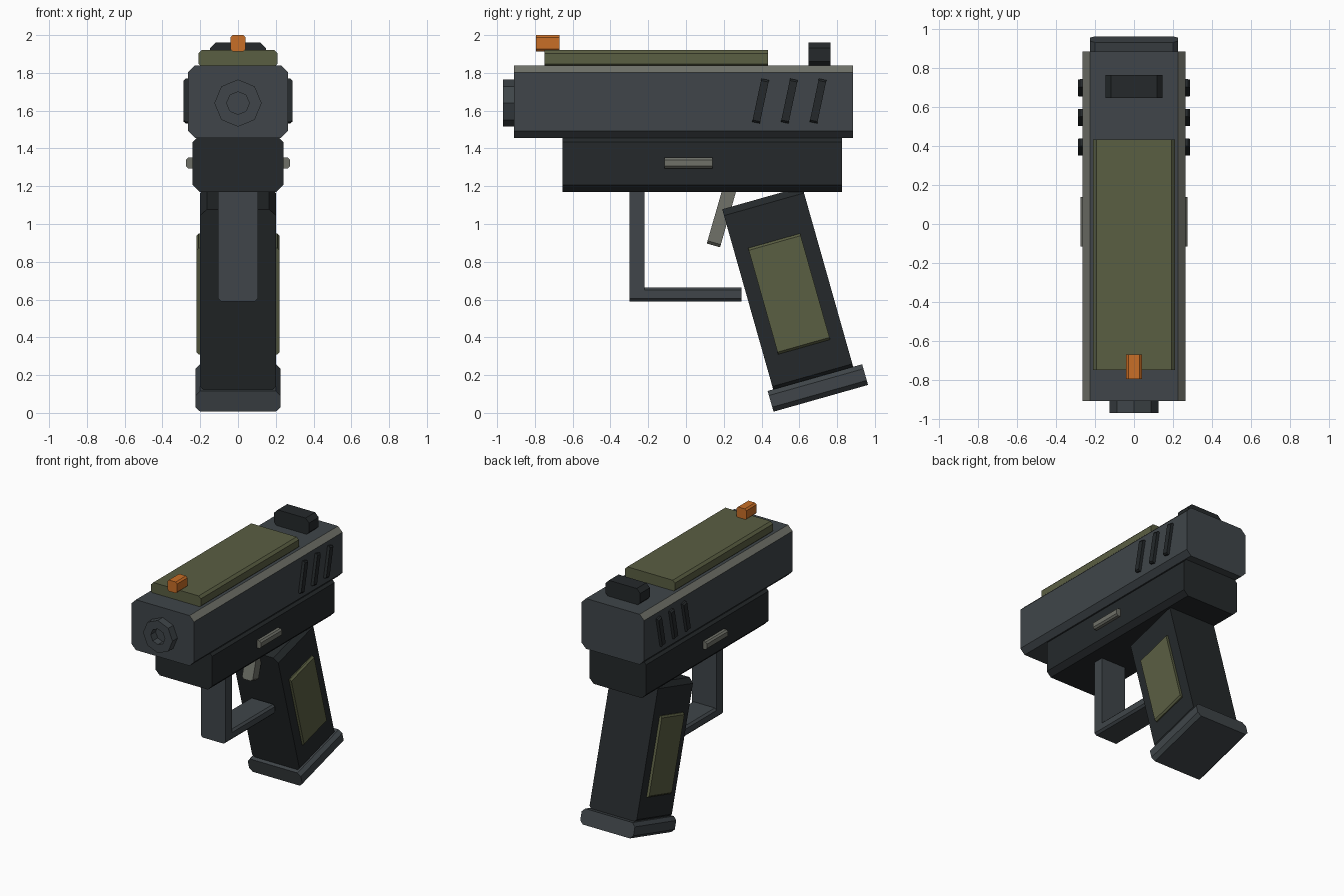
import bpy, bmesh
from math import radians, cos, sin, pi

if "Cube" in bpy.data.objects:
    bpy.data.objects.remove(bpy.data.objects["Cube"])


def material(name, rgb):
    m = bpy.data.materials.new(name)
    m.diffuse_color = (*rgb, 1)
    m.use_nodes = True
    m.node_tree.nodes["Principled BSDF"].inputs["Base Color"].default_value = m.diffuse_color
    return m


STEEL = material("steel", (0.050, 0.060, 0.067))
DARK = material("dark_polymer", (0.018, 0.022, 0.024))
OLIVE = material("olive", (0.102, 0.112, 0.055))
WORN = material("worn_edge", (0.160, 0.165, 0.140))
ORANGE = material("orange", (0.580, 0.156, 0.020))


def finish(name, bm, mat, loc, tilt=0):
    bmesh.ops.recalc_face_normals(bm, faces=bm.faces)
    me = bpy.data.meshes.new(name)
    bm.to_mesh(me)
    bm.free()
    me.materials.append(mat)
    ob = bpy.data.objects.new(name, me)
    ob.location = loc
    ob.rotation_euler.x = radians(tilt)
    bpy.context.collection.objects.link(ob)
    return ob


def bar(name, loc, size, chamfer, mat, tilt=0):
    """Box whose four lengthwise (y) edges are chamfered."""
    w, d, h = (s / 2 for s in size)
    c = chamfer
    profile = [(w, h - c), (w - c, h), (c - w, h), (-w, h - c),
               (-w, c - h), (c - w, -h), (w - c, -h), (w, c - h)]
    bm = bmesh.new()
    front = [bm.verts.new((x, -d, z)) for x, z in profile]
    back = [bm.verts.new((x, d, z)) for x, z in profile]
    bm.faces.new(front)
    bm.faces.new(back)
    for i in range(8):
        j = (i + 1) % 8
        bm.faces.new((front[i], front[j], back[j], back[i]))
    return finish(name, bm, mat, loc, tilt)


def span(name, w, y, z, chamfer, mat):
    """Centred upright bar given its y and z ranges."""
    return bar(name, (0, sum(y) / 2, sum(z) / 2),
               (w, y[1] - y[0], z[1] - z[0]), chamfer, mat)


# Upper body, with worn top chamfers
slide = span("slide", 0.53, (-0.91, 0.885), (1.455, 1.84), 0.038, STEEL)
slide.data.materials.append(WORN)
for p in slide.data.polygons:
    if p.normal.z > 0.5 and abs(p.normal.x) > 0.5:
        p.material_index = 1
span("frame", 0.48, (-0.655, 0.825), (1.17, 1.47), 0.036, DARK)
span("top_plate", 0.42, (-0.75, 0.435), (1.83, 1.92), 0.018, OLIVE)
span("front_sight", 0.082, (-0.795, -0.67), (1.914, 2.0), 0.012, ORANGE)
span("rear_sight", 0.295, (0.648, 0.764), (1.83, 1.962), 0.03, DARK)

# Muzzle ring, eight sided
bm = bmesh.new()
rings = []
for r, y in ((0.125, -0.03), (0.125, 0.04), (0.06, 0.029), (0.06, -0.03)):
    rings.append([bm.verts.new((r * cos(k * pi / 4), y, r * sin(k * pi / 4)))
                  for k in range(8)])
for a in range(4):
    A, B = rings[a], rings[(a + 1) % 4]
    for i in range(8):
        j = (i + 1) % 8
        bm.faces.new((A[i], A[j], B[j], B[i]))
finish("muzzle", bm, STEEL, (0, -0.94, 1.64))

# Grip and its base
TILT = 15.8
bar("grip", (0, 0.541, 0.652), (0.40, 0.44, 1.01), 0.035, DARK, TILT)
bar("grip_base", (0, 0.698, 0.132), (0.45, 0.52, 0.114), 0.025, STEEL, TILT)

# Parts repeated on both sides
for side, s in (("right", 1), ("left", -1)):
    bar(f"grip_panel_{side}", (s * 0.2, 0.546, 0.63), (0.04, 0.286, 0.584),
        0.012, OLIVE, TILT)
    bar(f"side_lever_{side}", (s * 0.252, 0.012, 1.323), (0.046, 0.254, 0.058),
        0.012, WORN)
    for k in range(3):
        bar(f"serration_{side}_{k + 1}", (s * 0.268, 0.395 + 0.152 * k, 1.651),
            (0.04, 0.041, 0.234), 0.01, DARK, -12)

# Trigger and guard
bar("trigger", (0, 0.192, 1.05), (0.09, 0.073, 0.34), 0.015, WORN, -16)
span("guard_post", 0.21, (-0.30, -0.22), (0.62, 1.19), 0.015, STEEL)
span("guard_bar", 0.21, (-0.30, 0.295), (0.59, 0.665), 0.015, STEEL)
